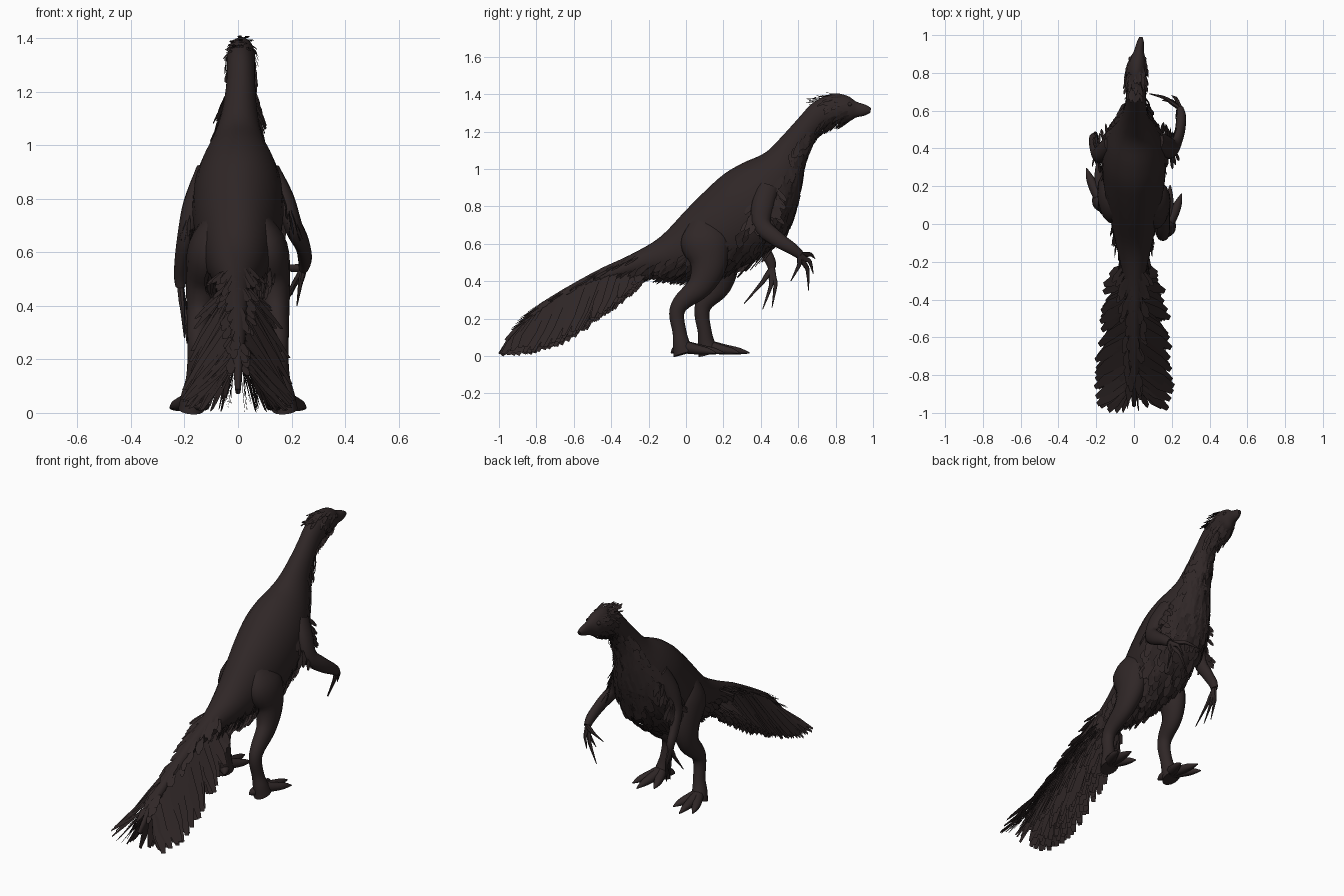
import bpy, bmesh, math, random
from mathutils import Vector

random.seed(4)
cube = bpy.data.objects.get("Cube")
if cube:
    bpy.data.objects.remove(cube, do_unlink=True)

plumage = bpy.data.materials.new("dark brown plumage")
plumage.use_nodes = True
colour = (0.029, 0.020, 0.020, 1)
plumage.diffuse_color = colour
plumage.node_tree.nodes["Principled BSDF"].inputs["Base Color"].default_value = colour


def finish(name, bm, smooth):
    mesh = bpy.data.meshes.new(name)
    bm.to_mesh(mesh)
    bm.free()
    mesh.materials.append(plumage)
    obj = bpy.data.objects.new(name, mesh)
    bpy.context.collection.objects.link(obj)
    if smooth:
        bpy.ops.object.select_all(action='DESELECT')
        obj.select_set(True)
        bpy.context.view_layer.objects.active = obj
        bpy.ops.object.shade_smooth_by_angle(angle=math.radians(50))
    return obj


def spline(keys, t):
    """Catmull-Rom value through tuples of numbers, t counted in keys."""
    last = len(keys) - 1
    i = min(int(t), last - 1)
    f = t - i
    a, b, c, d = (keys[max(0, min(last, i + k))] for k in (-1, 0, 1, 2))
    return [q + 0.5 * f * (r - p + f * (2 * p - 5 * q + 4 * r - s + f * (3 * (q - r) + s - p)))
            for p, q, r, s in zip(a, b, c, d)]


def loft(name, rings):
    bm = bmesh.new()
    loops = [[bm.verts.new(p) for p in ring] for ring in rings]
    n = len(loops[0])
    for a, b in zip(loops, loops[1:]):
        for k in range(n):
            bm.faces.new((a[k], a[(k + 1) % n], b[(k + 1) % n], b[k]))
    bm.faces.new(loops[0])
    bm.faces.new(loops[-1])
    bmesh.ops.recalc_face_normals(bm, faces=bm.faces[:])
    return finish(name, bm, True)


def tube(name, keys, sides=12, steps=4):
    """Limb through keys of x, y, z, side radius, depth radius."""
    n = (len(keys) - 1) * steps
    vals = [spline(keys, i / steps) for i in range(n + 1)]
    mids = [Vector(v[:3]) for v in vals]
    rings = []
    for i, v in enumerate(vals):
        along = (mids[min(i + 1, n)] - mids[max(i - 1, 0)]).normalized()
        depth = along.cross(Vector((1, 0, 0))).normalized()
        side = depth.cross(along)
        rings.append([mids[i] + side * (math.cos(a) * max(v[3], 0.001))
                      + depth * (math.sin(a) * max(v[4], 0.001))
                      for a in (math.tau * k / sides for k in range(sides))])
    return loft(name, rings)


def blade(bm, root, tip, facing, width):
    """One flat feather, blunt at the tip."""
    root, tip = Vector(root), Vector(tip)
    side = (tip - root).cross(Vector(facing)).normalized() * width / 2
    mid = root.lerp(tip, 0.65)
    pts = (root - side * 0.5, mid - side, tip - side * 0.6, tip + side * 0.3,
           mid + side, root + side * 0.5)
    bm.faces.new([bm.verts.new(p) for p in pts])


# Body, neck and head: each key is top y, z, bottom y, z, half width, x shift
body_keys = [
    (-.97, .09, -.95, .07, .01, 0), (-.8, .265, -.77, .22, .025, 0),
    (-.5, .445, -.47, .37, .04, 0), (-.3, .54, -.25, .43, .06, 0),
    (-.14, .635, -.08, .43, .095, 0), (0, .78, .15, .43, .135, 0),
    (.1, .88, .35, .5, .163, 0), (.2, .97, .5, .61, .17, 0),
    (.3, 1.03, .58, .75, .148, 0), (.42, 1.085, .62, .92, .1, 0),
    (.5, 1.16, .64, 1.05, .07, .005), (.6, 1.27, .69, 1.16, .055, .01),
    (.68, 1.355, .75, 1.22, .053, .01), (.78, 1.402, .82, 1.24, .053, .012),
    (.86, 1.392, .875, 1.255, .045, .018), (.91, 1.36, .91, 1.275, .028, .025),
    (.96, 1.343, .955, 1.285, .02, .033), (.99, 1.325, .985, 1.3, .01, .036)]


def skin(t, angle):
    """Point on the body; angle 0 is the model's left, 90 degrees is the back."""
    ty, tz, by, bz, w, x = spline(body_keys, t)
    s = math.sin(angle)
    return Vector((x + w * math.cos(angle), (ty + by + s * (ty - by)) / 2,
                   (tz + bz + s * (tz - bz)) / 2))


loft("body", [[skin(i / 4, math.tau * k / 24) for k in range(24)]
              for i in range((len(body_keys) - 1) * 4 + 1)])

# Eyes
for side, name in ((1, "left"), (-1, "right")):
    bm = bmesh.new()
    bmesh.ops.create_uvsphere(bm, u_segments=10, v_segments=6, radius=0.012)
    bmesh.ops.translate(bm, verts=bm.verts[:], vec=(0.018 + side * 0.036, 0.875, 1.345))
    finish(name + "_eye", bm, True)

# Legs: the right leg stands a step ahead of the left
for side, name, step in ((1, "left", 0), (-1, "right", 0.135)):
    def at(x, y, z, r, d):
        return (side * x, y + step * max(0, min(1, (0.7 - z) / 0.45)), z, r, d)
    tube(name + "_leg", [
        at(.08, .09, .72, .04, .07), at(.11, .1, .62, .075, .13),
        at(.125, .12, .49, .07, .1), at(.14, .075, .375, .052, .068),
        at(.15, -.02, .29, .04, .048), at(.153, -.05, .225, .035, .04),
        at(.16, -.035, .13, .034, .037), at(.17, -.025, .065, .042, .046),
        at(.175, -.01, .012, .048, .06)], 16)
    for digit, (dx, dy) in enumerate(((-.06, .17), (.02, .225), (.08, .18), (-.04, -.06))):
        tube(f"{name}_toe_{digit + 1}", [
            at(.172, -.02, .05, .03, .036),
            at(.172 + dx * .5, -.02 + dy * .45, .034, .028, .026),
            at(.172 + dx * .8, -.02 + dy * .75, .026, .019, .018),
            at(.172 + dx, -.02 + dy, .016, .003, .003)], 8, 3)

# Arms and long claws
arms = {
    "left": ([(.12, .44, .9, .04, .06), (.17, .41, .8, .04, .06),
              (.205, .405, .7, .035, .05), (.24, .48, .63, .028, .042),
              (.25, .565, .575, .026, .032), (.245, .61, .54, .018, .024)],
             [(.2, .68, .44), (.15, .655, .35), (.22, .56, .4), (.08, .69, .52)]),
    "right": ([(-.12, .43, .9, .04, .06), (-.165, .38, .78, .04, .055),
               (-.19, .37, .67, .035, .042), (-.21, .41, .58, .026, .034),
               (-.215, .45, .51, .024, .028), (-.215, .46, .47, .018, .022)],
              [(-.2, .31, .28), (-.18, .41, .25), (-.19, .46, .26)])}
for name, (keys, claws) in arms.items():
    tube(name + "_arm", keys)
    wrist = Vector(keys[-1][:3])
    for i, end in enumerate(claws):
        tip = Vector(end)
        bend = wrist.lerp(tip, 0.5) + Vector((0, 0.018, 0.012))
        tube(f"{name}_finger_{i + 1}", [
            (*wrist, .013, .016), (*wrist.lerp(bend, 0.6), .012, .014),
            (*bend, .009, .011), (*tip, .002, .002)], 7, 3)

# Tail fan: overlapping layers drape from both sides of the tail
bm = bmesh.new()
tail_roots = [(-.22, .47), (-.35, .46), (-.5, .41), (-.68, .31), (-.85, .17)]
tail_tips = [(-.27, .36), (-.44, .22), (-.64, .09), (-.82, .03), (-.97, .025)]
spreads = [(.13,), (.17,), (.175,), (.2,), (.185,)]
for side in (1, -1):
    for layer in range(5):
        out = layer / 4
        for i in range(26):
            t = 4 * i / 25
            ry, rz = spline(tail_roots, t)
            ty, tz = spline(tail_tips, t)
            reach = spline(spreads, t)[0] * (0.2 + 0.8 * out)
            jit = random.uniform(-.025, .025)
            lift = 0.035 * out * (1 - t / 4)
            blade(bm, (side * (.01 + .015 * out), ry, rz + .01 * out),
                  (side * (reach + jit * .6), max(-.995, ty + jit),
                   max(.008, tz + lift + jit)),
                  (side * (1 - .5 * out), -.25 * out, .15 + .8 * out), .055)
# Short feathers lie over the top of the tail
for i in range(70):
    t = random.uniform(0.6, 3.3)
    p = skin(t, random.uniform(.1, math.pi - .1))
    blade(bm, p, p + Vector((p.x * .8, -.07, -.045)), (p.x * 8, -.4, 1), .03)
finish("tail_feathers", bm, False)


def scatter(name, count, t_range, a_range, length, width, flare):
    """Shaggy feathers over a patch of the body, mirrored by chance."""
    bm = bmesh.new()
    for _ in range(count):
        t = random.uniform(*t_range)
        a = math.radians(random.uniform(*a_range))
        if random.random() < 0.5:
            a = math.pi - a
        p = skin(t, a)
        normal = (p - (skin(t, math.pi / 2) + skin(t, -math.pi / 2)) / 2).normalized()
        flow = (skin(t - 0.15, a) - p).normalized() + Vector((0, 0, -0.5))
        flow = (flow - normal * flow.dot(normal)).normalized()
        size = length * random.uniform(0.6, 1.2)
        blade(bm, p + normal * 0.002, p + flow * size + normal * size * flare,
              normal + Vector((random.uniform(-.3, .3), 0, 0)), width)
    finish(name, bm, False)


scatter("belly_feathers", 340, (4, 8.5), (-90, -15), .085, .038, .28)
scatter("chest_feathers", 260, (7.5, 11), (-90, 0), .075, .034, .5)
scatter("throat_feathers", 130, (10.5, 14), (-90, -25), .05, .02, .55)
scatter("cheek_feathers", 70, (12.3, 14), (-40, 50), .045, .018, .2)
scatter("rump_feathers", 130, (2.6, 4.6), (-90, -10), .08, .035, .25)

# Crest at the back of the head
bm = bmesh.new()
for i in range(30):
    p = skin(random.uniform(12.2, 13.3), math.radians(random.uniform(40, 140)))
    blade(bm, p, p + Vector((p.x * .3, random.uniform(-.08, -.04), random.uniform(-.015, .01))),
          (p.x * 6, 0, 1), .018)
finish("head_crest", bm, False)

# Ragged feathers on the shoulders and upper arms
bm = bmesh.new()
for name, (keys, claws) in arms.items():
    side = 1 if name == "left" else -1
    for i in range(80):
        x, y, z, r, d = spline(keys, random.uniform(0, 1.9))
        a = random.uniform(-1, 1)
        root = Vector((x + side * r * .6 * (1 - a * a), y + d * a, z))
        tip = root + Vector((side * random.uniform(-.01, .025), random.uniform(-.06, .08), -.07))
        blade(bm, root, tip, (side, a * .5, .2), .03)
finish("shoulder_feathers", bm, False)
